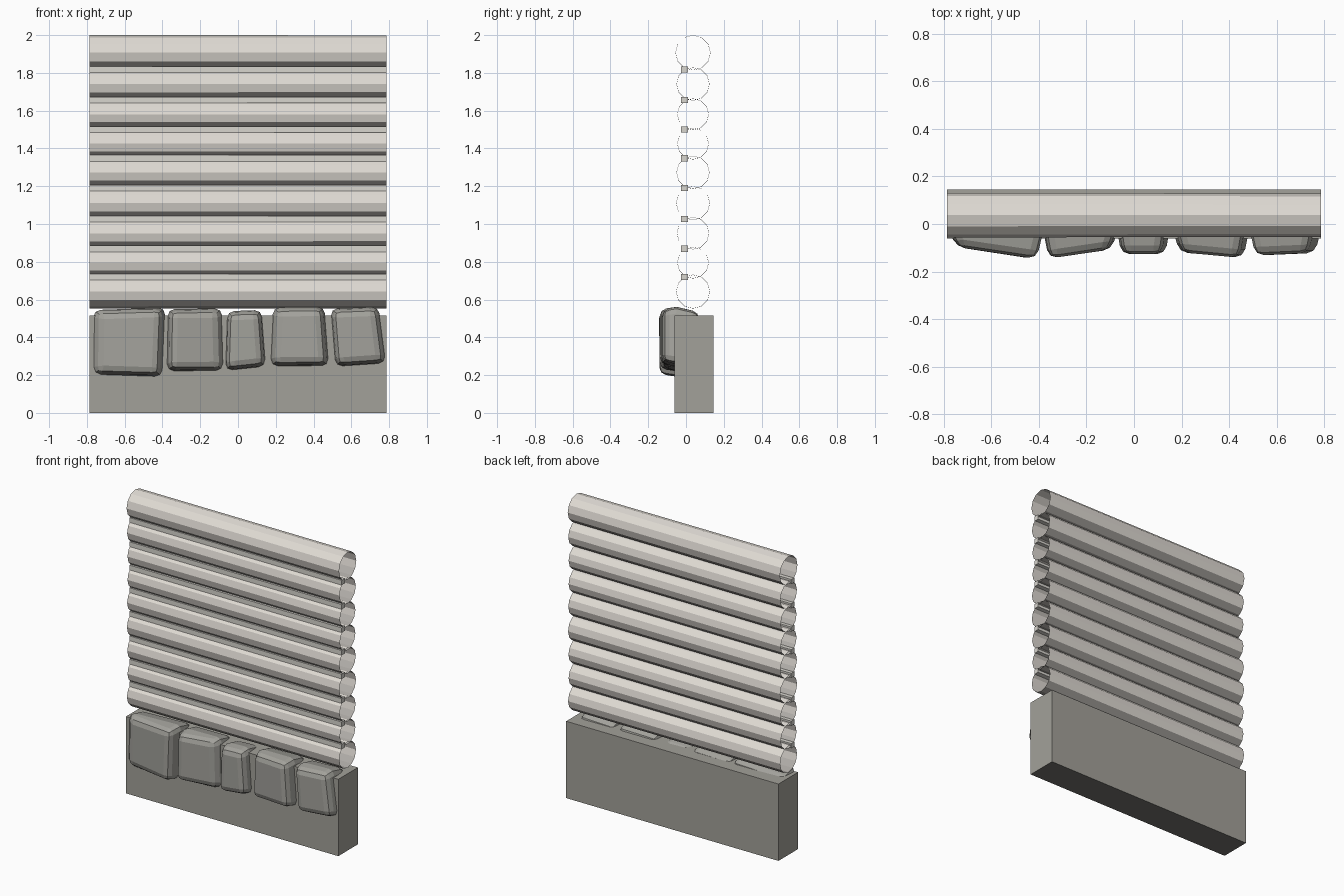
import bpy, bmesh, math
from mathutils import Matrix

if "Cube" in bpy.data.objects:
    bpy.data.objects.remove(bpy.data.objects["Cube"])

HALF = 0.787  # half the wall length


def material(name, rgb):
    m = bpy.data.materials.new(name)
    m.diffuse_color = (*rgb, 1)
    m.use_nodes = True
    m.node_tree.nodes["Principled BSDF"].inputs["Base Color"].default_value = m.diffuse_color
    return m


log_mat = material("pale_log", (0.745, 0.71, 0.66))
log_under = material("log_underside", (0.43, 0.41, 0.385))
chink_mat = material("chinking", (0.69, 0.67, 0.625))
base_mat = material("foundation_grey", (0.365, 0.355, 0.32))
base_under = material("foundation_underside", (0.17, 0.165, 0.155))
stone_mat = material("stone_grey", (0.365, 0.36, 0.33))
stone_under = material("stone_underside", (0.19, 0.185, 0.17))


def finish(bm, name, mat, under=None):
    # faces pointing well downwards take the darker underside colour
    bm.normal_update()
    if under:
        for f in bm.faces:
            f.material_index = 1 if f.normal.z < -0.6 else 0
    mesh = bpy.data.meshes.new(name)
    bm.to_mesh(mesh)
    bm.free()
    mesh.materials.append(mat)
    if under:
        mesh.materials.append(under)
    ob = bpy.data.objects.new(name, mesh)
    bpy.context.collection.objects.link(ob)
    return ob


def box(name, mat, y0, y1, z0, z1, under=None):
    bm = bmesh.new()
    m = (Matrix.Translation((0, (y0 + y1) / 2, (z0 + z1) / 2))
         @ Matrix.Diagonal((2 * HALF, y1 - y0, z1 - z0, 1)))
    bmesh.ops.create_cube(bm, size=1, matrix=m)
    return finish(bm, name, mat, under)


def log(name, z, r):
    # open-ended twelve-sided tube lying along x, very slightly tapered
    bm = bmesh.new()
    m = Matrix.Translation((0, 0.037, z)) @ Matrix.Rotation(math.pi / 2, 4, 'Y')
    bmesh.ops.create_cone(bm, cap_ends=False, segments=12, radius1=r + 0.0007,
                          radius2=r - 0.0007, depth=2 * HALF, matrix=m)
    return finish(bm, name, log_mat, log_under)


def stone(name, corners, yl, yr):
    # corners run top-left, top-right, bottom-right, bottom-left in x and z
    bm = bmesh.new()
    cx = sum(c[0] for c in corners) / 4
    cz = sum(c[1] for c in corners) / 4
    back = [bm.verts.new((x, 0.07, z - (0.028 if z > cz else 0))) for x, z in corners]
    mid = [bm.verts.new((x, -0.05, z)) for x, z in corners]
    front = [bm.verts.new((cx + (x - cx) * 0.88, yl if x < cx else yr,
                           cz + (z - cz) * 0.92)) for x, z in corners]
    for a, b in ((back, mid), (mid, front)):
        for i in range(4):
            j = (i + 1) % 4
            bm.faces.new((a[i], a[j], b[j], b[i]))
    bm.faces.new(front)
    bm.faces.new(back[::-1])
    bmesh.ops.recalc_face_normals(bm, faces=bm.faces[:])
    # round everything except the ring around the middle
    edges = [e for e in bm.edges if not all(v in mid for v in e.verts)]
    edges += [e for e in bm.edges if e not in edges and e.calc_face_angle() > 0.5]
    bmesh.ops.bevel(bm, geom=edges, offset=0.036, segments=2, profile=0.5,
                    affect='EDGES', clamp_overlap=True)
    return finish(bm, name, stone_mat, stone_under)


# Foundation block
box("foundation", base_mat, -0.062, 0.145, 0, 0.515, base_under)

# Stacked logs, bottom to top: height and radius
logs = [(0.642, 0.089), (0.795, 0.083), (0.951, 0.085), (1.11, 0.089), (1.273, 0.087),
        (1.425, 0.083), (1.581, 0.083), (1.741, 0.087), (1.907, 0.0925)]
for i, (z, r) in enumerate(logs):
    log(f"log_{i + 1}", z, r)

# Chinking strips in the joints
for i in range(len(logs) - 1):
    (za, ra), (zb, rb) = logs[i], logs[i + 1]
    z = (za + ra + zb - rb) / 2 - 0.003
    box(f"chinking_{i + 1}", chink_mat, -0.026, 0.01, z - 0.016, z + 0.016)

# Facing stones along the foundation
stones = [
    ([(-0.765, 0.545), (-0.385, 0.558), (-0.40, 0.19), (-0.77, 0.202)], -0.097, -0.147),
    ([(-0.372, 0.55), (-0.085, 0.553), (-0.075, 0.222), (-0.378, 0.22)], -0.145, -0.107),
    ([(-0.057, 0.538), (0.125, 0.545), (0.148, 0.245), (-0.068, 0.222)], -0.127, -0.127),
    ([(0.185, 0.558), (0.458, 0.562), (0.482, 0.248), (0.17, 0.246)], -0.119, -0.142),
    ([(0.49, 0.552), (0.745, 0.562), (0.785, 0.262), (0.515, 0.244)], -0.132, -0.122),
]
for i, (corners, yl, yr) in enumerate(stones):
    stone(f"stone_{i + 1}", corners, yl, yr)
